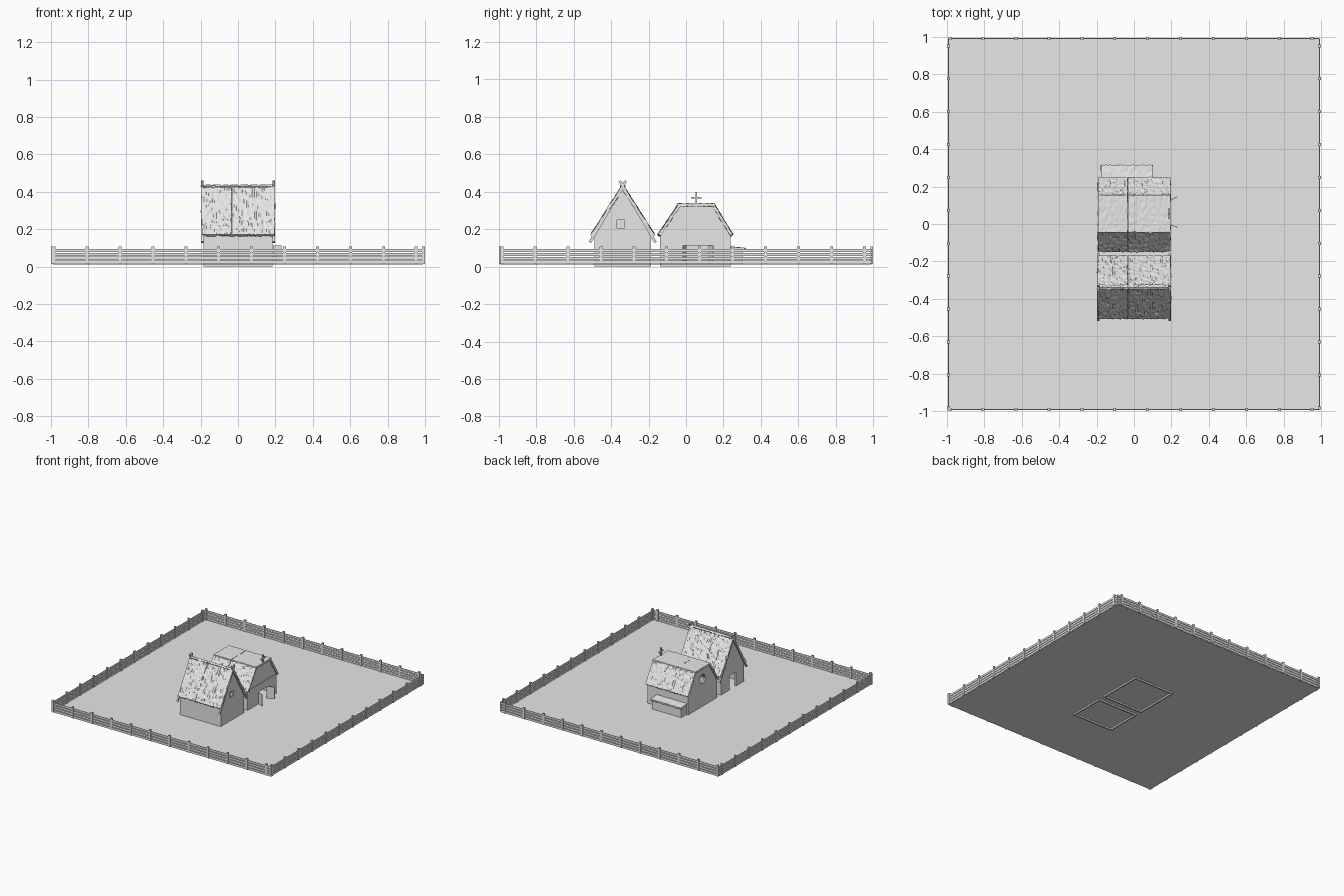
import bpy
import bmesh
from mathutils import Vector, noise

if "Cube" in bpy.data.objects:
    bpy.data.objects.remove(bpy.data.objects["Cube"])

# One plain grey for everything
GREY = (0.8, 0.8, 0.8, 1.0)
mat = bpy.data.materials.new("plain_grey")
mat.use_nodes = True
mat.diffuse_color = GREY
mat.node_tree.nodes["Principled BSDF"].inputs["Base Color"].default_value = GREY

GROUND = 0.015


def finish(name, bm, fix_normals=True):
    if fix_normals:
        bmesh.ops.recalc_face_normals(bm, faces=bm.faces)
    mesh = bpy.data.meshes.new(name)
    bm.to_mesh(mesh)
    bm.free()
    mesh.materials.append(mat)
    obj = bpy.data.objects.new(name, mesh)
    bpy.context.scene.collection.objects.link(obj)
    return obj


def add_box(bm, x0, x1, y0, y1, z0, z1):
    verts = bmesh.ops.create_cube(bm, size=1)["verts"]
    for v in verts:
        v.co = Vector(((x0 + x1) / 2 + v.co.x * (x1 - x0),
                       (y0 + y1) / 2 + v.co.y * (y1 - y0),
                       (z0 + z1) / 2 + v.co.z * (z1 - z0)))


def box(name, *dims):
    bm = bmesh.new()
    add_box(bm, *dims)
    return finish(name, bm)


def prism(name, profile, x0, x1):
    """Extrude a (y, z) profile along x."""
    bm = bmesh.new()
    face = bm.faces.new([bm.verts.new((x0, y, z)) for y, z in profile])
    new = bmesh.ops.extrude_face_region(bm, geom=[face])["geom"]
    bmesh.ops.translate(bm, vec=(x1 - x0, 0, 0),
                        verts=[g for g in new if isinstance(g, bmesh.types.BMVert)])
    return finish(name, bm)


def board(name, a, b, width, x0, x1):
    """Flat board between two (y, z) points."""
    a, b = Vector(a), Vector(b)
    d = (b - a).normalized()
    side = Vector((-d.y, d.x)) * width / 2
    return prism(name, [a + side, b + side, b - side, a - side], x0, x1)


def cut(obj, cutters):
    for c in cutters:
        c.hide_render = True
        mod = obj.modifiers.new("cut", "BOOLEAN")
        mod.operation = "DIFFERENCE"
        mod.solver = "EXACT"
        mod.object = c
    graph = bpy.context.evaluated_depsgraph_get()
    mesh = bpy.data.meshes.new_from_object(obj.evaluated_get(graph))
    obj.modifiers.clear()
    obj.data = mesh
    for c in cutters:
        bpy.data.objects.remove(c)


def house_walls(name, profile, openings):
    """Hollow gabled shell, open underneath, with openings cut through."""
    shell = prism(name, profile, -0.185, 0.185)
    ys = [y for y, z in profile]
    mid = (min(ys) + max(ys)) / 2
    shrink = 1 - 0.024 / (max(ys) - min(ys))
    inner = [(mid + (y - mid) * shrink, z - 0.02 if z > 0 else -0.1)
             for y, z in profile]
    cut(shell, [prism("hollow_cutter", inner, -0.173, 0.173)] + openings)


def thatch(name, x0, x1, top, low, seed, rough=0.006):
    """Rough straw slab running from a top (y, z) line down to a low one."""
    top, low = Vector(top), Vector(low)
    run = low - top
    n = Vector((-run.y, run.x)).normalized()
    if n.y < 0:
        n = -n
    nx = max(8, int((x1 - x0) / 0.006))
    ns = max(8, int(run.length / 0.009))
    bm = bmesh.new()
    rows = []
    for j in range(ns + 1):
        row = []
        for i in range(nx + 1):
            x = x0 + (x1 - x0) * i / nx
            s = run.length * j / ns
            bump = rough * noise.noise(Vector((x * 75, s * 38, seed)))
            ragged = 0.006 * noise.noise(Vector((x * 90, seed, 0))) * (j == ns)
            p = top + run * (j / ns) + run.normalized() * ragged + n * bump
            row.append(bm.verts.new((x, p.x, p.y)))
        rows.append(row)
    for j in range(ns):
        for i in range(nx):
            f = bm.faces.new((rows[j][i], rows[j][i + 1],
                              rows[j + 1][i + 1], rows[j + 1][i]))
            f.normal_update()
            if f.normal.z < 0:
                f.normal_flip()
    obj = finish(name, bm, False)
    mod = obj.modifiers.new("thickness", "SOLIDIFY")
    mod.thickness = 0.015
    mod.offset = -1


# Ground
box("ground", -0.99, 0.99, -0.99, 0.99, GROUND - 0.003, GROUND)

# Fence: four rails and a row of posts along each side
EDGE = 0.992
rails, posts = bmesh.new(), bmesh.new()
for sign in (-1, 1):
    e = EDGE * sign
    for k in range(4):
        z0 = GROUND + 0.001 + k * 0.0205
        add_box(rails, -EDGE, EDGE, e - 0.002, e + 0.002, z0, z0 + 0.0165)
        add_box(rails, e - 0.002, e + 0.002, -EDGE, EDGE, z0, z0 + 0.0165)
    for i in range(12):
        t = min(-0.983 + 0.176 * i, 0.985)
        add_box(posts, t - 0.008, t + 0.008, e - 0.007, e + 0.007, GROUND, 0.108)
        add_box(posts, e - 0.007, e + 0.007, t - 0.008, t + 0.008, GROUND, 0.108)
finish("fence_rails", rails)
finish("fence_posts", posts)

# Steep front house
MID = -0.338
house_walls("front_house_walls",
            [(MID - 0.15, 0), (MID + 0.15, 0), (MID + 0.15, 0.174),
             (MID, 0.412), (MID - 0.15, 0.174)],
            [box("window_cutter", 0.15, 0.2, -0.372, -0.326, 0.207, 0.25),
             box("door_cutter", -0.2, -0.15, -0.385, -0.3, GROUND, 0.13)])
for side, word in ((-1, "front"), (1, "back")):
    low = (MID + side * 0.17, 0.172)
    thatch(word + "_thatch_a", -0.193, -0.035, (MID, 0.438), low, 3 + side)
    thatch(word + "_thatch_b", -0.033, 0.195, (MID, 0.438), low, 8 + side)
    for x in (-0.197, 0.185):
        board(word + "_bargeboard", (MID + side * 0.175, 0.13),
              (MID - side * 0.016, 0.458), 0.014, x, x + 0.012)
# Window frame
for y in (-0.372, -0.329):
    box("window_jamb", 0.183, 0.188, y, y + 0.003, 0.207, 0.25)

# Broad back house with a flat-topped roof
bpy.ops.mesh.primitive_cylinder_add(vertices=24, radius=0.036, depth=0.05,
                                    location=(-0.18, 0.05, 0.24),
                                    rotation=(0, 1.5708, 0))
round_cutter = bpy.context.object
house_walls("back_house_walls",
            [(-0.138, 0), (0.238, 0), (0.238, 0.172), (0.143, 0.322),
             (-0.035, 0.322), (-0.138, 0.172)],
            [round_cutter,
             box("doorway_cutter", 0.15, 0.2, 0.0, 0.122, GROUND, 0.112)])
box("gable_tie", 0.184, 0.188, -0.138, 0.238, 0.172, 0.176)
for x0, x1, word, seed in ((-0.192, -0.035, "a", 12), (-0.033, 0.195, "b", 17)):
    thatch("roof_front_" + word, x0, x1, (-0.04, 0.336), (-0.15, 0.172), seed)
    thatch("roof_back_" + word, x0, x1, (0.15, 0.336), (0.25, 0.172), seed + 1)
    thatch("roof_top_" + word, x0, x1, (0.155, 0.337), (-0.045, 0.337), seed + 2, 0.003)

# Roof cross
box("cross_upright", 0.183, 0.193, 0.05, 0.06, 0.32, 0.4)
box("cross_arm", 0.183, 0.193, 0.028, 0.082, 0.363, 0.373)

# Open double doors
for hinge, tip in ((0.0, -0.018), (0.122, 0.146)):
    bm = bmesh.new()
    add_box(bm, 0.186, 0.232, -0.002, 0.002, GROUND + 0.002, 0.112)
    for v in bm.verts:
        v.co.y += hinge + (tip - hinge) * (v.co.x - 0.186) / 0.046
    finish("door_leaf", bm)

# Lean-to behind the back house
prism("lean_to_walls", [(0.236, GROUND), (0.305, GROUND), (0.305, 0.086), (0.236, 0.096)],
      -0.17, 0.095)
thatch("lean_to_thatch", -0.176, 0.1, (0.24, 0.108), (0.316, 0.099), 30, 0.003)
